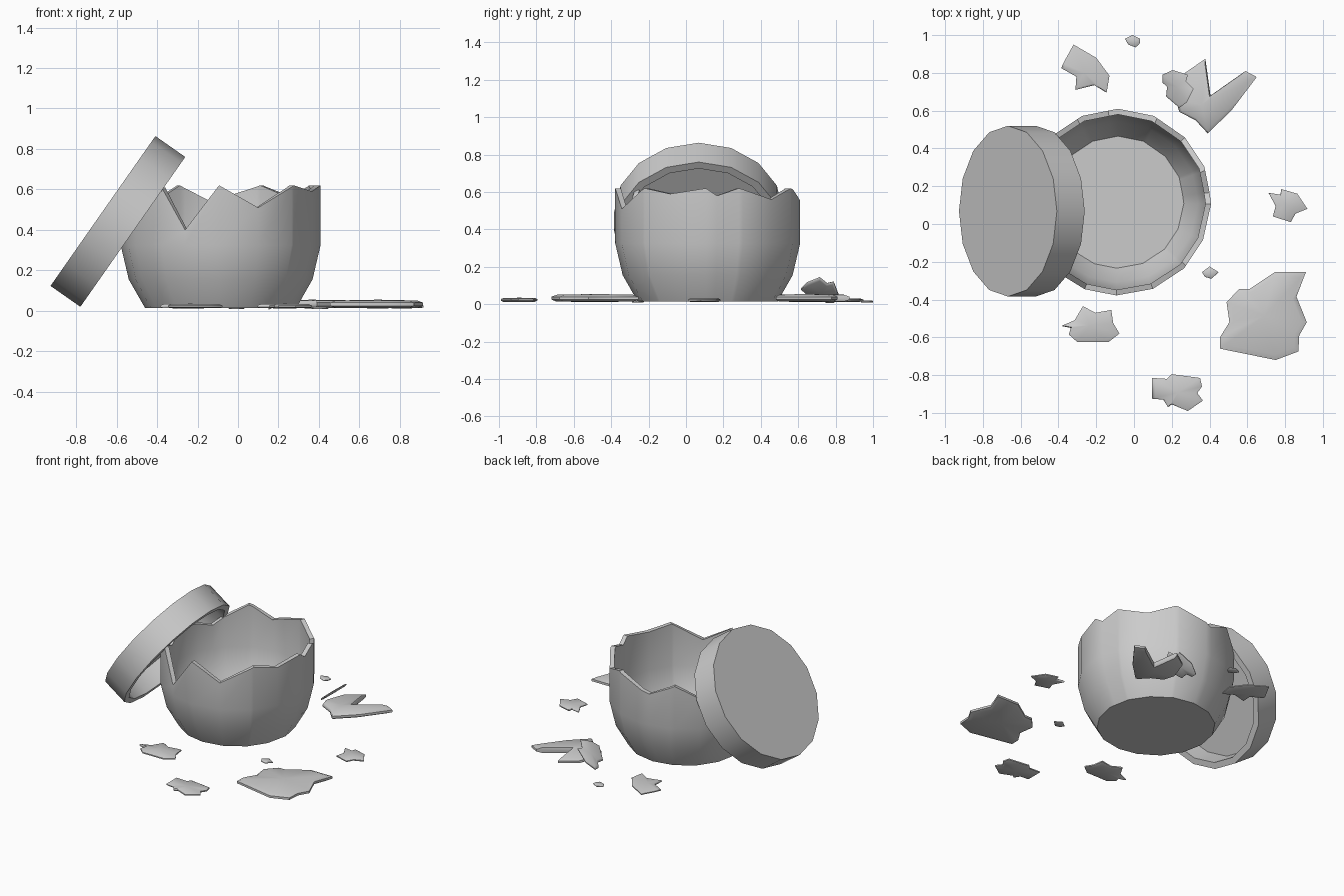
import bpy, bmesh, math
from mathutils import Matrix, Vector

if "Cube" in bpy.data.objects:
    bpy.data.objects.remove(bpy.data.objects["Cube"])

SIDES = 16


def finish(bm, name, angle=35):
    bmesh.ops.recalc_face_normals(bm, faces=bm.faces)
    me = bpy.data.meshes.new(name)
    bm.to_mesh(me)
    bm.free()
    ob = bpy.data.objects.new(name, me)
    bpy.context.collection.objects.link(ob)
    bpy.ops.object.select_all(action='DESELECT')
    ob.select_set(True)
    bpy.context.view_layer.objects.active = ob
    bpy.ops.object.shade_smooth_by_angle(angle=math.radians(angle))
    return ob


def skin(bm, rings):
    # bridge successive rings of equal length, cap both ends with a fan
    vr = [[bm.verts.new(p) for p in r] for r in rings]
    n = len(vr[0])
    for a, b in zip(vr, vr[1:]):
        for i in range(n):
            j = (i + 1) % n
            bm.faces.new((a[i], a[j], b[j], b[i]))
    return vr


def fan(bm, ring, centre):
    c = bm.verts.new(centre)
    for i in range(len(ring)):
        bm.faces.new((ring[i], ring[(i + 1) % len(ring)], c))


# Broken bowl: 16-sided wall with a jagged rim (angle in degrees, height)
rim = [(-150, .52), (-127, .61), (-111, .40), (-91, .62), (-68, .51), (-43, .62),
       (-24, .59), (-1, .62), (6, .58), (20, .62), (44, .56), (65, .62),
       (96, .54), (116, .62), (145, .49), (170, .54), (190, .46)]


def rim_z(a):
    pts = rim + [(rim[0][0] + 360, rim[0][1])]
    a = (a + 150) % 360 - 150
    for (a0, z0), (a1, z1) in zip(pts, pts[1:]):
        if a0 <= a <= a1:
            return z0 + (z1 - z0) * (a - a0) / (a1 - a0)


angles = {(a + 150) % 360 - 150 for a, _ in rim}
for k in range(SIDES):
    a = (k * 22.5 + 150) % 360 - 150
    if all(abs(a - b) > 1.5 for b in angles):
        angles.add(a)
angles = sorted(angles)


def bowl_ring(r, z=None):
    out = []
    for a in angles:
        off = math.radians((a % 22.5) - 11.25)
        rr = r * math.cos(math.pi / SIDES) / math.cos(off)
        t = math.radians(a)
        out.append((-.085 + rr * math.cos(t), .115 + rr * math.sin(t),
                    rim_z(a) if z is None else z))
    return out


bm = bmesh.new()
vr = skin(bm, [bowl_ring(.375, .015), bowl_ring(.455, .155), bowl_ring(.495, .325),
               bowl_ring(.495), bowl_ring(.465), bowl_ring(.465, .325),
               bowl_ring(.425, .165), bowl_ring(.35, .05)])
fan(bm, vr[0], (-.085, .115, .015))
fan(bm, vr[-1], (-.085, .115, .05))
finish(bm, "broken_bowl")

# Hollow lid leaning on the bowl
bm = bmesh.new()
prof = [(.452, .18), (.452, 0), (.41, 0), (.40, .13)]
vr = skin(bm, [[(r * math.cos(k * math.tau / SIDES), r * math.sin(k * math.tau / SIDES), z)
                for k in range(SIDES)] for r, z in prof])
bm.faces.new(vr[0])
bm.faces.new(vr[-1])
lid = finish(bm, "lid")
lid.matrix_world = Matrix.Translation((-.52, .068, .39)) @ Matrix.Rotation(-math.radians(55), 4, 'Y')


# Shards: star outlines with a rounded edge and slightly domed faces
def shard(name, pts, z0, z1, centre=None, slope=0):
    n = len(pts)
    cx, cy = centre or (sum(p[0] for p in pts) / n, sum(p[1] for p in pts) / n)
    x0 = min(p[0] for p in pts)
    h = z1 - z0

    def ring(s, z):
        out = []
        for x, y in pts:
            px = cx + (x - cx) * s
            out.append((px, cy + (y - cy) * s, z + slope * (px - x0)))
        return out
    bm = bmesh.new()
    vr = skin(bm, [ring(.88, z0 + h * .05), ring(1, z0 + h * .3),
                   ring(1, z0 + h * .65), ring(.88, z0 + h * .9)])
    cz = slope * (cx - x0)
    fan(bm, vr[0], (cx, cy, z0 + cz))
    fan(bm, vr[-1], (cx, cy, z1 + cz))
    finish(bm, name, 50)


shard("large_front_shard", [(.61, -.345), (.745, -.255), (.91, -.255), (.86, -.385), (.915, -.52),
      (.875, -.59), (.87, -.675), (.75, -.72), (.455, -.66), (.455, -.60), (.505, -.52),
      (.49, -.415), (.555, -.345)], .012, .055)
shard("large_back_shard", [(.378, .875), (.405, .68), (.59, .81), (.65, .778), (.515, .60),
      (.39, .48), (.325, .55), (.24, .593), (.22, .66), (.27, .80)], .012, .055, (.36, .63))
shard("leaning_shard", [(.205, .815), (.285, .79), (.275, .755), (.315, .715), (.28, .645),
      (.24, .615), (.17, .675), (.175, .725), (.15, .75), (.15, .79)], 0, .02, None, .8)
shard("back_left_shard", [(-.32, .95), (-.20, .88), (-.13, .785), (-.145, .695), (-.21, .735),
      (-.31, .71), (-.305, .78), (-.385, .825), (-.375, .85)], .012, .032)
shard("right_shard", [(.78, .185), (.865, .16), (.918, .08), (.855, .055), (.83, .01),
      (.735, .04), (.75, .095), (.712, .165), (.775, .155)], .012, .032)
shard("front_left_shard", [(-.27, -.435), (-.205, -.47), (-.12, -.455), (-.11, -.525), (-.077, -.58),
      (-.135, -.625), (-.30, -.625), (-.345, -.585), (-.335, -.55), (-.385, -.54), (-.315, -.51)],
      .012, .035)
shard("front_shard", [(.095, -.815), (.175, -.82), (.20, -.795), (.35, -.815), (.36, -.86),
      (.335, -.895), (.365, -.935), (.285, -.99), (.20, -.955), (.18, -.97), (.155, -.93),
      (.095, -.925)], .012, .035)
shard("tiny_back_shard", [(-.008, 1.0), (.033, .98), (.03, .955), (.008, .935), (-.03, .95),
      (-.048, .98)], .008, .02)
shard("tiny_right_shard", [(.40, -.225), (.448, -.255), (.41, -.29), (.375, -.28), (.36, -.255)],
      .008, .02)
